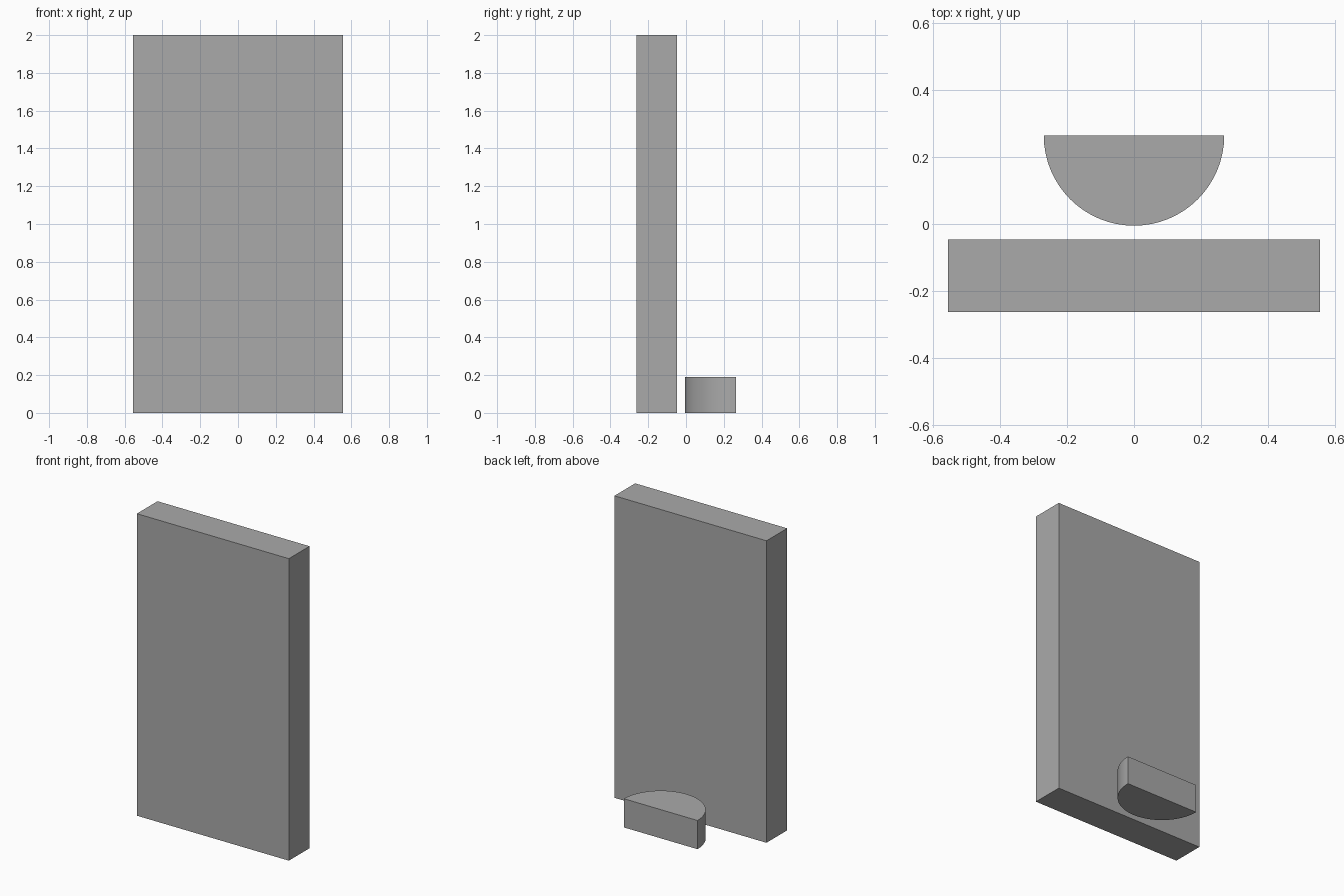
import bpy
import bmesh
from math import cos, sin, pi

cube = bpy.data.objects.get("Cube")
if cube:
    bpy.data.objects.remove(cube, do_unlink=True)

# Single flat grey
grey = bpy.data.materials.new("plain grey")
grey.use_nodes = True
colour = (0.4, 0.4, 0.4, 1)
grey.diffuse_color = colour
grey.node_tree.nodes["Principled BSDF"].inputs["Base Color"].default_value = colour


def extrude_outline(name, outline, height):
    """Raise a closed counter-clockwise floor outline into a solid."""
    bm = bmesh.new()
    base = bm.faces.new([bm.verts.new((x, y, 0)) for x, y in outline])
    top = bmesh.ops.extrude_face_region(bm, geom=[base], use_keep_orig=True)
    verts = [v for v in top["geom"] if isinstance(v, bmesh.types.BMVert)]
    bmesh.ops.translate(bm, verts=verts, vec=(0, 0, height))
    bmesh.ops.recalc_face_normals(bm, faces=bm.faces)
    mesh = bpy.data.meshes.new(name)
    bm.to_mesh(mesh)
    bm.free()
    mesh.materials.append(grey)
    obj = bpy.data.objects.new(name, mesh)
    bpy.context.collection.objects.link(obj)
    return obj


# Upright slab
half_width, front, back = 0.557, -0.263, -0.047
extrude_outline("upright_slab", [(-half_width, front), (half_width, front),
                                 (half_width, back), (-half_width, back)], 2.0)

# Half-round step behind the slab, flat side to the rear
radius, centre_y, segments = 0.27, 0.265, 32
arc = [pi + pi * i / segments for i in range(segments + 1)]
step = extrude_outline("half_round_step",
                       [(radius * cos(a), centre_y + radius * sin(a)) for a in arc], 0.19)

# Smooth the curved wall, keep the rims crisp
bpy.ops.object.select_all(action="DESELECT")
step.select_set(True)
bpy.context.view_layer.objects.active = step
bpy.ops.object.shade_smooth_by_angle(angle=pi / 6)
